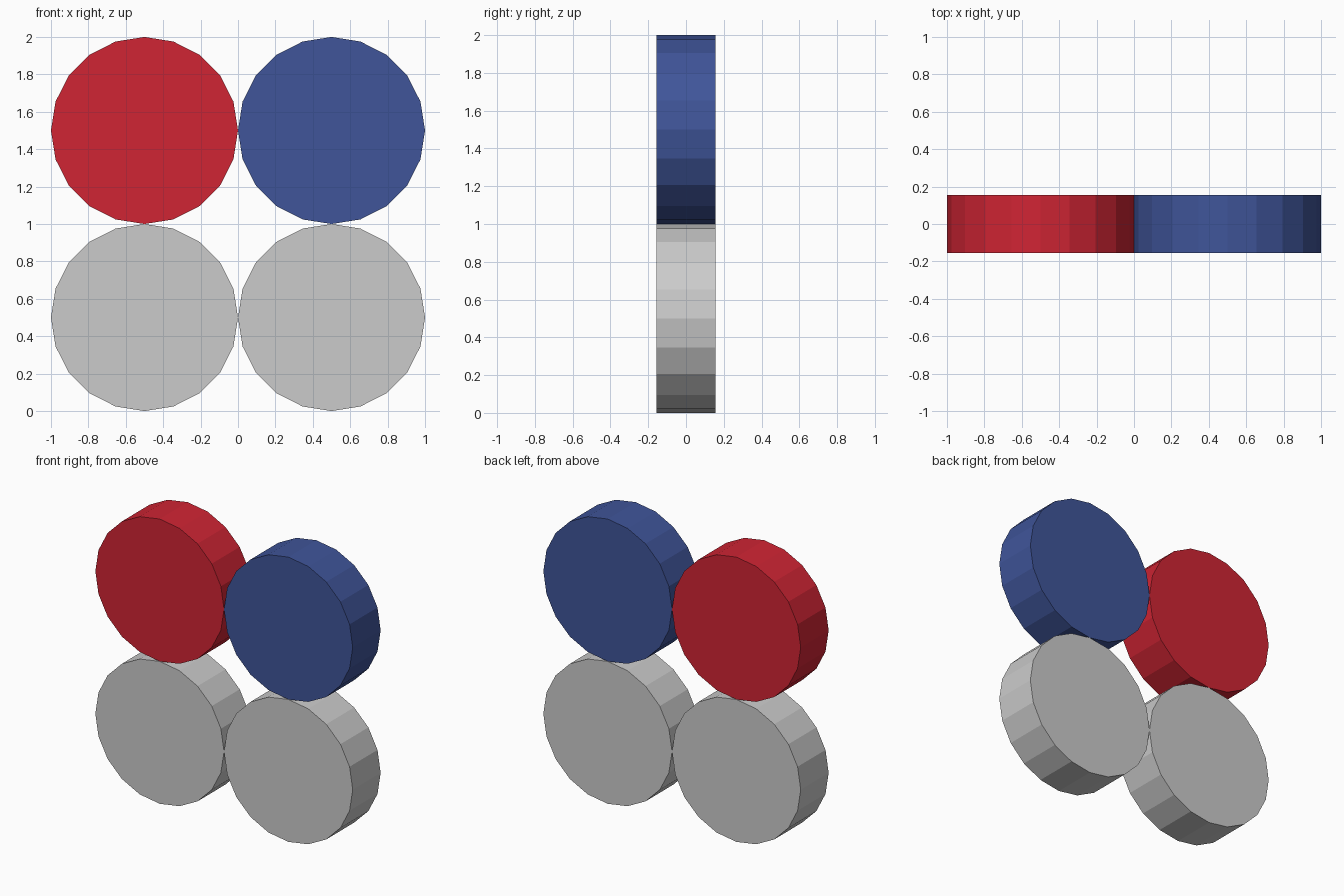
import bpy
from math import pi

if "Cube" in bpy.data.objects:
    bpy.data.objects.remove(bpy.data.objects["Cube"])

RADIUS = 0.5
THICKNESS = 0.31
SIDES = 20


def paint(name, color):
    mat = bpy.data.materials.new(name)
    mat.diffuse_color = color
    mat.use_nodes = True
    mat.node_tree.nodes["Principled BSDF"].inputs["Base Color"].default_value = mat.diffuse_color
    return mat


def disc(name, x, z, mat=None):
    # Flat-faced disc with its axis along y and vertices on the x and z axes
    bpy.ops.mesh.primitive_cylinder_add(
        vertices=SIDES, radius=RADIUS, depth=THICKNESS,
        location=(x, 0, z), rotation=(pi / 2, 0, 0))
    obj = bpy.context.object
    obj.name = name
    if mat:
        obj.data.materials.append(mat)


red = paint("red", (0.63, 0.018, 0.034, 1))
blue = paint("blue", (0.05, 0.09, 0.32, 1))

# Two coloured discs on top of two grey ones
disc("upper_left_disc", -RADIUS, 3 * RADIUS, red)
disc("upper_right_disc", RADIUS, 3 * RADIUS, blue)
disc("lower_left_disc", -RADIUS, RADIUS)
disc("lower_right_disc", RADIUS, RADIUS)
